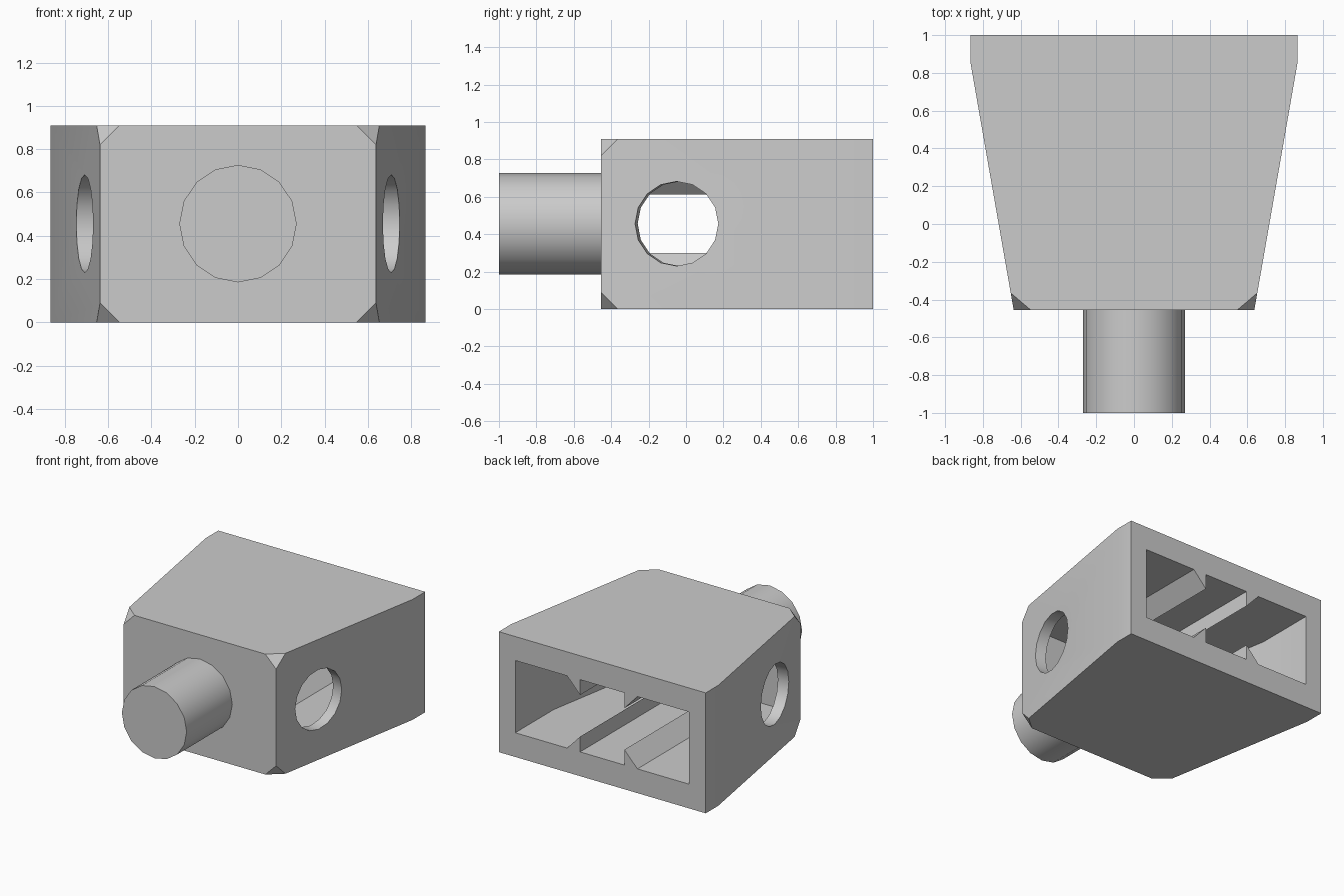
import bpy, bmesh, math
from mathutils import Vector, Matrix

cube = bpy.data.objects.get("Cube")
if cube:
    bpy.data.objects.remove(cube, do_unlink=True)

grey = bpy.data.materials.new("plain grey")
grey.use_nodes = True
colour = (0.6, 0.6, 0.6, 1)
grey.diffuse_color = colour
grey.node_tree.nodes["Principled BSDF"].inputs["Base Color"].default_value = colour

HEIGHT, MID = 0.91, 0.456
BACK_X, FRONT_X = 0.865, 0.637
KINK_Y, FRONT_Y = 0.85, -0.455
CUT = 0.09
SLOPE = (BACK_X - FRONT_X) / (KINK_Y - FRONT_Y)


def add_object(name, bm):
    bmesh.ops.recalc_face_normals(bm, faces=bm.faces)
    mesh = bpy.data.meshes.new(name)
    bm.to_mesh(mesh)
    bm.free()
    mesh.materials.append(grey)
    obj = bpy.data.objects.new(name, mesh)
    bpy.context.collection.objects.link(obj)
    return obj


def cylinder(name, radius, depth, matrix):
    bm = bmesh.new()
    bmesh.ops.create_cone(bm, cap_ends=True, segments=16, radius1=radius,
                          radius2=radius, depth=depth, matrix=matrix)
    return add_object(name, bm)


def select(obj):
    bpy.ops.object.select_all(action="DESELECT")
    obj.select_set(True)
    bpy.context.view_layer.objects.active = obj


def carve(target, cutter):
    select(target)
    mod = target.modifiers.new("carve", "BOOLEAN")
    mod.operation = "DIFFERENCE"
    mod.solver = "EXACT"
    mod.object = cutter
    bpy.ops.object.modifier_apply(modifier=mod.name)
    bpy.data.objects.remove(cutter, do_unlink=True)


# Tapered housing with its four front corners cut off
bm = bmesh.new()
for side in (-1, 1):
    for z, inward in ((0, 1), (HEIGHT, -1)):
        for p in ((BACK_X, 1, z), (BACK_X, KINK_Y, z),
                  (FRONT_X + CUT * SLOPE, FRONT_Y + CUT, z),
                  (FRONT_X - CUT, FRONT_Y, z),
                  (FRONT_X, FRONT_Y, z + inward * CUT)):
            bm.verts.new((side * p[0], p[1], p[2]))
bmesh.ops.convex_hull(bm, input=bm.verts)
bmesh.ops.dissolve_limit(bm, angle_limit=0.01, verts=bm.verts, edges=bm.edges)
housing = add_object("housing", bm)

# Rear cavity: rectangular section with snap ridges on floor and ceiling
LOW, HIGH, RIDGE = 0.183, 0.729, 0.116
INNER, OUTER = 0.185, 0.294


def section(half_width):
    floor = [(-half_width, 0), (-OUTER, 0), (-INNER, RIDGE), (-INNER, 0),
             (INNER, 0), (INNER, RIDGE), (OUTER, 0), (half_width, 0)]
    return ([(x, LOW + h) for x, h in floor]
            + [(x, HIGH - h) for x, h in reversed(floor)])


bm = bmesh.new()
rings = []
INNER_KINK, END = 0.54, -0.36
for y, half in ((1.1, 0.727), (INNER_KINK, 0.727),
                (END, 0.727 - SLOPE * (INNER_KINK - END))):
    rings.append([bm.verts.new((x, y, z)) for x, z in section(half)])
for a, b in zip(rings, rings[1:]):
    for i in range(len(a)):
        j = (i + 1) % len(a)
        bm.faces.new((a[i], a[j], b[j], b[i]))
bm.faces.new(rings[0])
bm.faces.new(rings[-1])
carve(housing, add_object("cavity_cutter", bm))

# Round holes square to the sloping side walls
for side in (-1, 1):
    axis = Vector((side, -SLOPE, 0)).normalized()
    across = Vector((0, 0, 1)).cross(axis)
    turn = Matrix((Vector((0, 0, 1)), across, axis)).transposed().to_4x4()
    centre = Vector((side * (FRONT_X + SLOPE * (-0.05 - FRONT_Y)), -0.05, MID))
    carve(housing, cylinder("hole_cutter", 0.226, 0.3,
                            Matrix.Translation(centre) @ turn))

# Front peg
peg = cylinder("peg", 0.271, 0.56,
               Matrix.Translation((0, -0.72, MID))
               @ Matrix.Rotation(math.pi / 2, 4, "X"))

for obj in (housing, peg):
    select(obj)
    bpy.ops.object.shade_smooth_by_angle(angle=math.radians(30))
